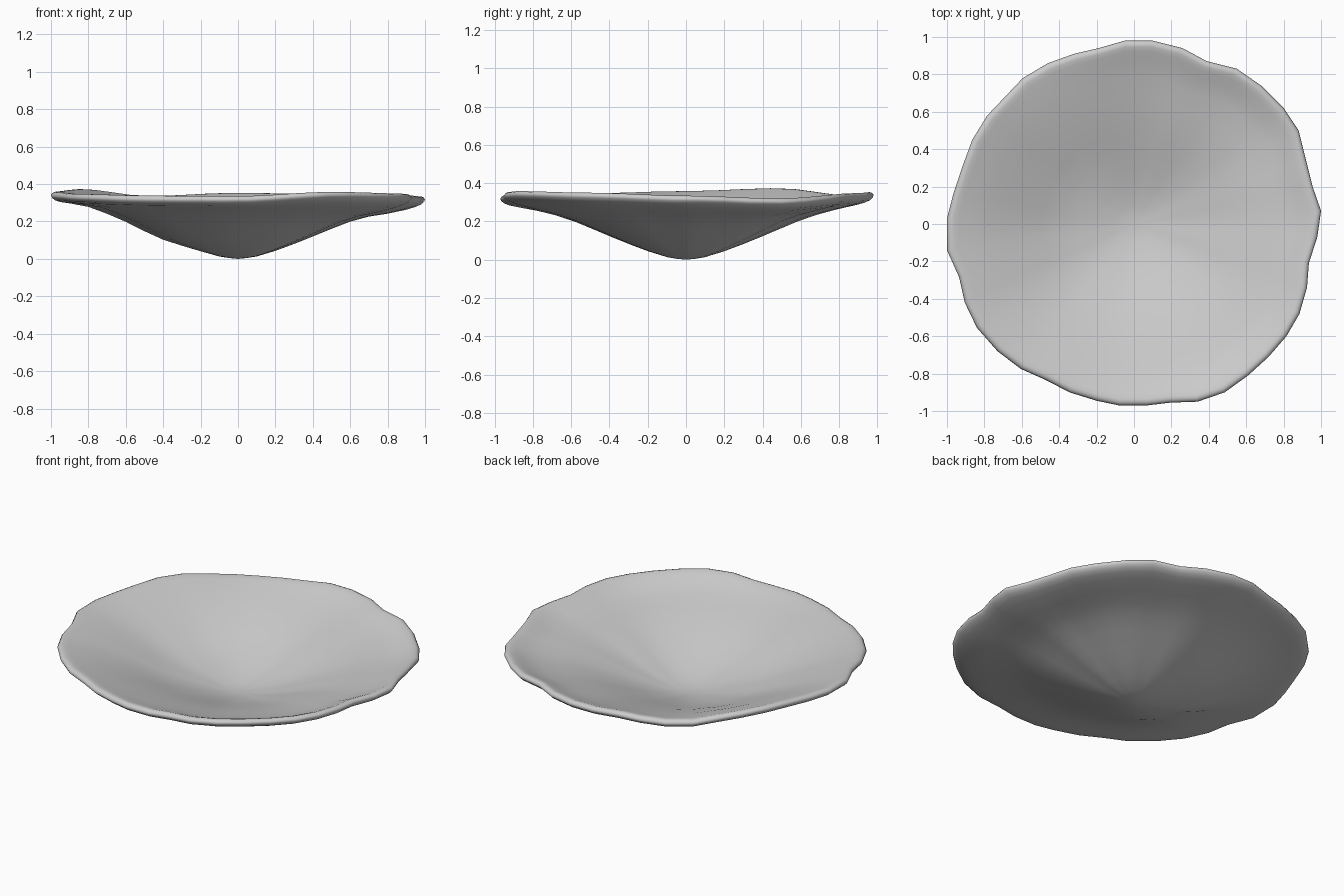
import bpy, bmesh, math

# Irregular outline of the dish seen from above, counter-clockwise
OUTLINE = [
    (1.0, .07), (.955, .20), (.92, .34), (.88, .50), (.80, .62), (.68, .74),
    (.55, .83), (.39, .87), (.26, .94), (.10, .98), (-.05, .98), (-.19, .94),
    (-.32, .91), (-.46, .86), (-.595, .78), (-.69, .68), (-.785, .58),
    (-.865, .45), (-.92, .30), (-.965, .165), (-1.0, .03), (-1.0, -.14),
    (-.935, -.285), (-.905, -.42), (-.84, -.555), (-.73, -.68), (-.605, -.775),
    (-.47, -.835), (-.345, -.90), (-.20, -.945), (-.08, -.97), (.07, -.97),
    (.195, -.955), (.34, -.95), (.485, -.90), (.61, -.81), (.72, -.71),
    (.815, -.60), (.885, -.48), (.925, -.34), (.935, -.21), (.98, -.07)]

# Height of the wavy rim every 30 degrees, starting at +x
RIM = [.338, .322, .348, .354, .333, .372, .355, .343, .335, .335, .362, .354]

# Underside and rounded lip: (share of radius, height)
UNDER = [(.05, .005), (.10, .013), (.20, .043), (.30, .080), (.40, .120),
         (.50, .161), (.60, .201), (.70, .234), (.80, .260), (.90, .280),
         (.95, .291), (.98, .303), (.995, .317), (1.0, .328), (.993, .339),
         (.98, .345), (.965, .344)]
# Hollow of the upper side
UPPER = [(.94, .336), (.90, .322), (.86, .308), (.80, .290), (.70, .262),
         (.60, .233), (.50, .202), (.40, .168), (.30, .134), (.20, .103),
         (.10, .080), (.05, .074)]


def rim_offset(angle):
    t = (angle / math.tau * 12) % 12
    i = int(t)
    f = t - i
    f = f * f * (3 - 2 * f)
    return RIM[i] * (1 - f) + RIM[(i + 1) % 12] * f - .345


def point(x, y, s, z):
    c = math.cos(math.atan2(y, x))
    lean = -.016 * c * math.exp(-((s - .83) / .13) ** 2)
    lean -= .018 * max(0, -c) * math.exp(-((s - .42) / .15) ** 2)
    return (x * s, y * s, z + rim_offset(math.atan2(y, x)) * s ** 4 + lean)


# Dish built as rings from the foot, over the lip and back to the middle
bm = bmesh.new()
n = len(OUTLINE)
rings = [[bm.verts.new(point(x, y, s, z)) for x, y in OUTLINE]
         for s, z in UNDER + UPPER]
for a, b in zip(rings, rings[1:]):
    for i in range(n):
        j = (i + 1) % n
        bm.faces.new((a[i], a[j], b[j], b[i]))
for ring, z in ((rings[0], 0), (rings[-1], .072)):
    tip = bm.verts.new((0, 0, z))
    for i in range(n):
        bm.faces.new((ring[i], ring[(i + 1) % n], tip))
bmesh.ops.recalc_face_normals(bm, faces=bm.faces)
for f in bm.faces:
    f.smooth = True
mesh = bpy.data.meshes.new("shallow_dish")
bm.to_mesh(mesh)
bm.free()
dish = bpy.data.objects.new("shallow_dish", mesh)
bpy.context.collection.objects.link(dish)
